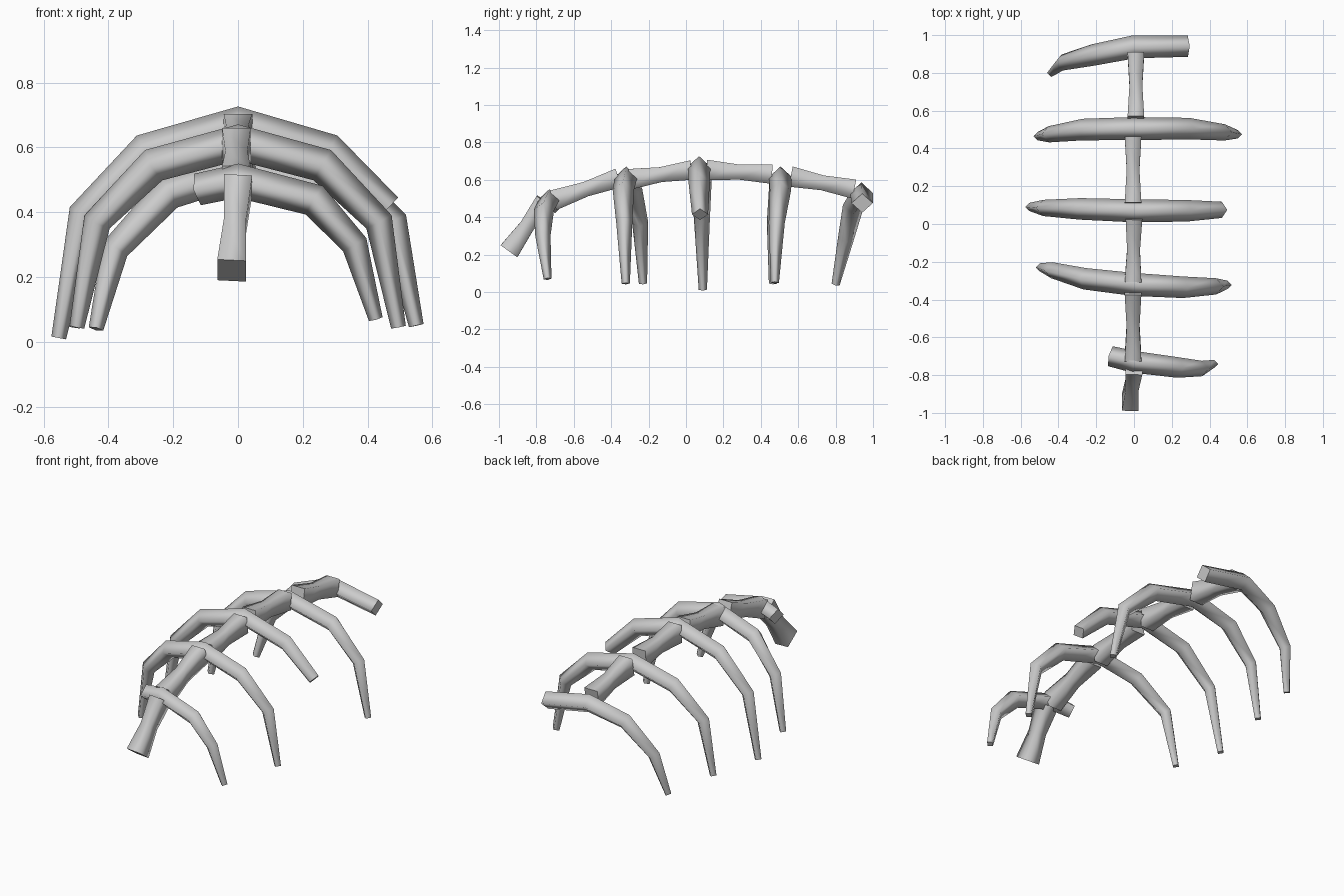
import bpy, bmesh
from mathutils import Vector

if "Cube" in bpy.data.objects:
    bpy.data.objects.remove(bpy.data.objects["Cube"])


def tube(name, path, ref, square=False):
    """Four-sided mitred tube. path: (centre, half size along ref, half size across)."""
    pts = [Vector(p[0]) for p in path]
    ref = Vector(ref)
    bm = bmesh.new()
    rings = []
    for i, (_, a, b) in enumerate(path):
        d0 = (pts[i] - pts[max(i - 1, 0)]).normalized()
        d1 = (pts[min(i + 1, len(pts) - 1)] - pts[i]).normalized()
        t = (d0 + d1).normalized()
        side = (ref - t * ref.dot(t)).normalized()
        up = side.cross(t)
        miter = 1 / max(t.dot(d1 if i < len(pts) - 1 else d0), 0.7)
        if square:
            offs = [(1, 1), (-1, 1), (-1, -1), (1, -1)]
        else:
            offs = [(1, 0), (0, 1), (-1, 0), (0, -1)]
        rings.append([bm.verts.new(pts[i] + side * (u * a) + up * (v * b * miter))
                      for u, v in offs])
    for r, s in zip(rings, rings[1:]):
        for k in range(4):
            f = bm.faces.new((r[k], r[(k + 1) % 4], s[(k + 1) % 4], s[k]))
            f.smooth = True
    bm.faces.new(rings[0][::-1])
    bm.faces.new(rings[-1])
    bmesh.ops.recalc_face_normals(bm, faces=bm.faces)
    me = bpy.data.meshes.new(name)
    bm.to_mesh(me)
    bm.free()
    ob = bpy.data.objects.new(name, me)
    bpy.context.collection.objects.link(ob)
    return ob


# Half sizes of a rib at crown, shoulder, elbow and tip
SIZES = [(0.061, 0.054), (0.057, 0.052), (0.043, 0.042), (0.022, 0.023)]


def rib(name, left, crown, right, s=1.0):
    """left and right run outward from the crown: shoulder, elbow, tip."""
    path = [(p, SIZES[i + 1][0] * s, SIZES[i + 1][1] * s)
            for i, p in reversed(list(enumerate(left)))]
    path.append((crown, SIZES[0][0] * s, SIZES[0][1] * s))
    path += [(p, SIZES[i + 1][0] * s, SIZES[i + 1][1] * s) for i, p in enumerate(right)]
    tube(name, path, (0, 1, 0))


# Ribs, front to back; short lists are broken ribs
rib("rib_front", [(-0.125, -0.70, 0.47)], (0, -0.73, 0.497),
    [(0.235, -0.76, 0.437), (0.36, -0.765, 0.30), (0.425, -0.74, 0.07)], 0.95)
rib("rib_second",
    [(-0.26, -0.29, 0.545), (-0.435, -0.245, 0.37), (-0.497, -0.23, 0.045)],
    (0, -0.32, 0.615),
    [(0.26, -0.335, 0.545), (0.435, -0.33, 0.37), (0.495, -0.322, 0.045)])
rib("rib_middle",
    [(-0.285, 0.08, 0.59), (-0.48, 0.085, 0.395), (-0.553, 0.09, 0.012)],
    (0, 0.07, 0.67),
    [(0.28, 0.07, 0.59), (0.465, 0.075, 0.415)])
rib("rib_fourth",
    [(-0.27, 0.50, 0.545), (-0.45, 0.475, 0.37), (-0.51, 0.465, 0.045)],
    (0, 0.505, 0.615),
    [(0.29, 0.505, 0.545), (0.48, 0.485, 0.37), (0.55, 0.475, 0.05)])
rib("rib_back",
    [(-0.215, 0.895, 0.46), (-0.38, 0.855, 0.285), (-0.438, 0.80, 0.04)],
    (0, 0.938, 0.53), [(0.285, 0.942, 0.475)])

# Waisted spine segments
SPINE = [
    ((-0.02, -0.945, 0.22), (0.0, -0.755, 0.485)),
    ((-0.005, -0.71, 0.49), (-0.005, -0.36, 0.61)),
    ((-0.005, -0.30, 0.603), (0.0, 0.03, 0.652)),
    ((-0.005, 0.11, 0.652), (-0.005, 0.46, 0.63)),
    ((0.01, 0.56, 0.617), (0.01, 0.90, 0.55)),
]
for i, (a, b) in enumerate(SPINE):
    a, b = Vector(a), Vector(b)
    tube(f"spine_segment_{i + 1}",
         [(a, 0.044, 0.055), (a.lerp(b, 0.5), 0.034, 0.040), (b, 0.044, 0.052)],
         (1, 0, 0), square=True)
